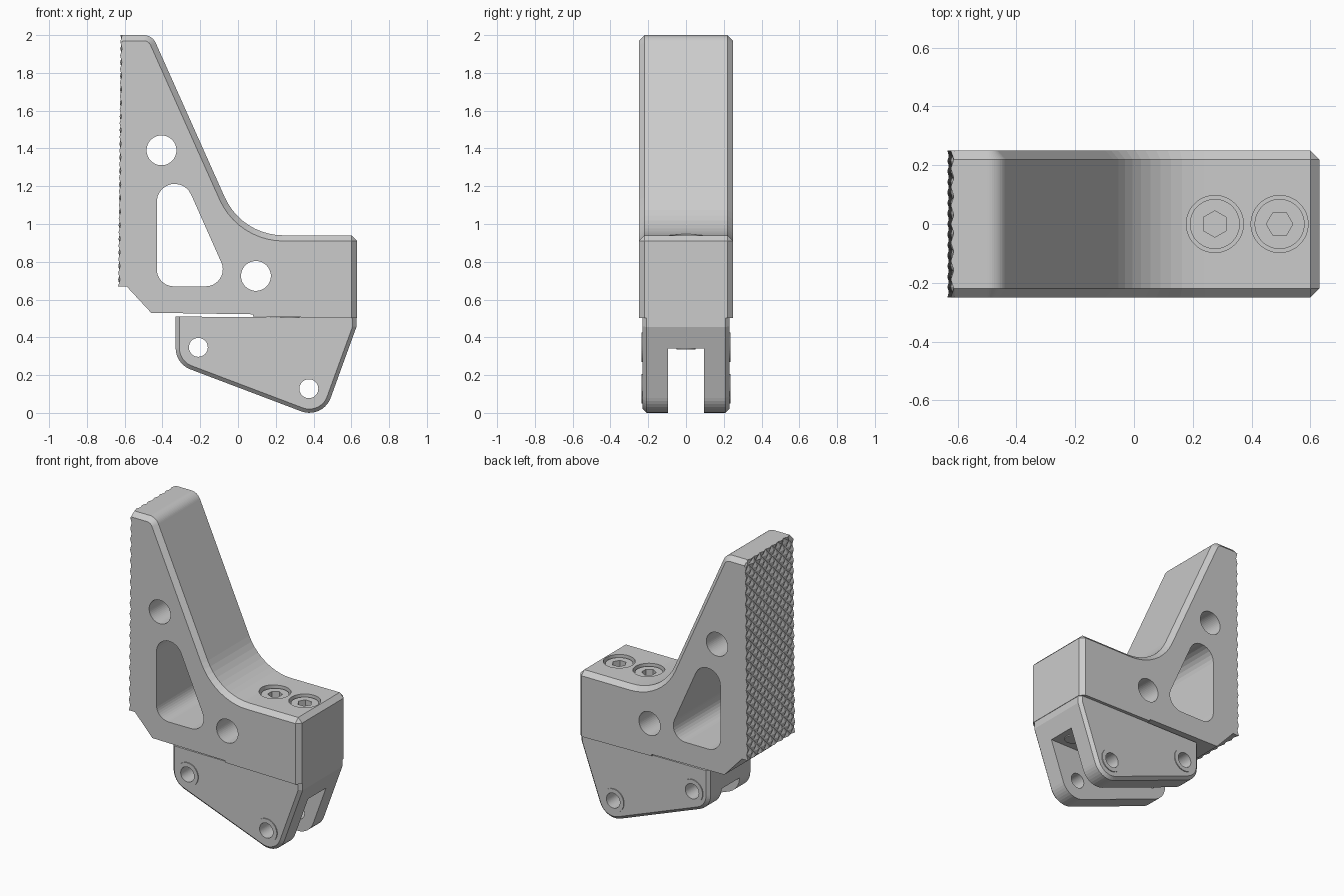
import bpy, bmesh
from math import atan2, pi, sin, tan
from mathutils import Vector, Matrix

if "Cube" in bpy.data.objects:
    bpy.data.objects.remove(bpy.data.objects["Cube"])


def finish(name, bm):
    bmesh.ops.recalc_face_normals(bm, faces=bm.faces[:])
    mesh = bpy.data.meshes.new(name)
    bm.to_mesh(mesh)
    bm.free()
    ob = bpy.data.objects.new(name, mesh)
    bpy.context.collection.objects.link(ob)
    return ob


def outline(corners, insets=None, seg=10):
    """Counter-clockwise (x, z, radius) corners -> filleted outline, each edge moved inward."""
    n = len(corners)
    pts = [Vector(c[:2]) for c in corners]
    insets = insets or [0] * n
    out = []

    def corner(i):
        d0 = (pts[i] - pts[i - 1]).normalized()
        d1 = (pts[(i + 1) % n] - pts[i]).normalized()
        n0, n1 = Vector((-d0.y, d0.x)), Vector((-d1.y, d1.x))
        a, b = pts[i] + n0 * insets[i - 1], pts[i] + n1 * insets[i]
        cr = d0.cross(d1)
        return a + d0 * ((b - a).cross(d1) / cr), -d0, d1, cr

    for i, c in enumerate(corners):
        p, a, b, cr = corner(i)
        if c[2] == 0:
            out.append(p)
            continue
        r = c[2] - insets[i] * (1 if cr > 0 else -1)
        h = a.angle(b) / 2
        mid = p + (a + b).normalized() * r / sin(h)
        v0, v1 = p + a * r / tan(h) - mid, p + b * r / tan(h) - mid
        t0 = atan2(v0.y, v0.x)
        dt = (atan2(v1.y, v1.x) - t0 + pi) % (2 * pi) - pi
        for k in range(seg + 1):
            q = v0.copy()
            q.rotate(Matrix.Rotation(dt * k / seg, 2))
            out.append(mid + q)
    return out


def prism(name, corners, half, insets=None, chamfer=0):
    """Profile extruded along y, with chamfered side rims where insets are given."""
    full, small = outline(corners), outline(corners, insets)
    layers = [(-half, small), (half, small)]
    if chamfer:
        layers[1:1] = [(chamfer - half, full), (half - chamfer, full)]
    bm = bmesh.new()
    rings = [[bm.verts.new((p.x, y, p.y)) for p in o] for y, o in layers]
    for r0, r1 in zip(rings, rings[1:]):
        for i in range(len(r0)):
            bm.faces.new((r0[i - 1], r0[i], r1[i], r1[i - 1]))
    bm.faces.new(rings[0])
    bm.faces.new(rings[-1])
    bmesh.ops.remove_doubles(bm, verts=bm.verts[:], dist=1e-4)
    return finish(name, bm)


def cyl(name, centre, r, depth, axis='Y', seg=48, turn=0):
    bm = bmesh.new()
    m = Matrix.Translation(centre)
    if axis == 'Y':
        m = m @ Matrix.Rotation(pi / 2, 4, 'X')
    m = m @ Matrix.Rotation(turn, 4, 'Z')
    bmesh.ops.create_cone(bm, cap_ends=True, segments=seg, radius1=r, radius2=r,
                          depth=depth, matrix=m)
    return finish(name, bm)


def cut(ob, *cutters):
    for c in cutters:
        c.hide_render = True
        mod = ob.modifiers.new("cut", 'BOOLEAN')
        mod.operation, mod.solver, mod.object = 'DIFFERENCE', 'EXACT', c
        bpy.context.view_layer.objects.active = ob
        bpy.ops.object.modifier_apply(modifier=mod.name)
        bpy.data.objects.remove(c)


# Upper body: tall back plate sweeping into a block
body = prism("upper_body",
             [(-.622, .67, 0), (-.59, .67, 0), (-.46, .53, 0), (.08, .522, 0), (.08, .51, 0),
              (.63, .502, 0), (.63, .91, 0), (.6, .94, 0), (.02, .94, .34), (-.454, 2, .07),
              (-.61, 2, 0)],
             .25, [0, 0, 0, 0, 0, .03, .03 / 2 ** .5, .03, .03, .03, 0], .03)
screw_x = (.275, .495)
cut(body,
    prism("window_cutter", [(-.43, .67, .09), (-.032, .67, .09), (-.43, 1.565, .095)], .4),
    cyl("upper_hole_cutter", (-.405, 1e-3, 1.39), .079, 1),
    cyl("lower_hole_cutter", (.095, 1e-3, .725), .079, 1),
    *[cyl("counterbore_cutter", (x, 0, .92), .097, .24, 'Z') for x in screw_x])

# Knurled grip: staggered shallow pyramids on the left face
bm = bmesh.new()
ny, nz = 14, 37
grid = []
for j in range(nz + 1):
    t = j / nz
    z = .67 + 1.33 * t
    half = .25 - max(0, z - 1.97)
    grid.append([bm.verts.new((-.625 + .012 * t - (.010 if (i + j) % 2 == 0 else 0),
                               half * (2 * i / ny - 1), z)) for i in range(ny + 1)])
for j in range(nz):
    for i in range(ny):
        a, b = grid[j][i], grid[j][i + 1]
        c, d = grid[j + 1][i + 1], grid[j + 1][i]
        tris = ((a, b, d), (b, c, d)) if (i + j) % 2 == 0 else ((a, b, c), (a, c, d))
        for tri in tris:
            bm.faces.new(tri)
rim = [e for e in bm.edges if e.is_boundary]
skirt = bmesh.ops.extrude_edge_only(bm, edges=rim)["geom"]
for v in skirt:
    if isinstance(v, bmesh.types.BMVert):
        v.co.x = -.62 + .012 * (v.co.z - .67) / 1.33
finish("knurled_grip", bm)

# Clevis: slotted lower bracket
clevis = prism("clevis",
               [(-.33, .51, 0), (-.33, .26, .12), (.449, -.035, .12), (.627, .455, 0),
                (.627, .503, 0)],
               .23, [.02, .02, .02, .02, 0], .02)
pins = ((-.21, .347), (.375, .128))
cut(clevis,
    prism("slot_cutter", [(-1, -1, 0), (1, -1, 0), (1, .342, 0), (-1, .342, 0)], .095),
    *[cyl("pin_cutter", (x, 0, z), .05, 1) for x, z in pins])

# Thin raised rings around the pin holes
for x, z in pins:
    for s in (-1, 1):
        ring = cyl("pin_ring", (x, s * .218, z), .078, .036)
        cut(ring, cyl("ring_cutter", (x, s * .218, z), .05, .2))

# Socket-head screws joining the two parts
for x, turn in zip(screw_x, (pi / 2, 0)):
    head = cyl("screw_head", (x, 0, .86), .085, .13, 'Z')
    cut(head, cyl("hex_cutter", (x, 0, .92), .045, .1, 'Z', 6, turn + pi / 6))
    cyl("screw_shaft", (x, 0, .57), .05, .47, 'Z', 32)
